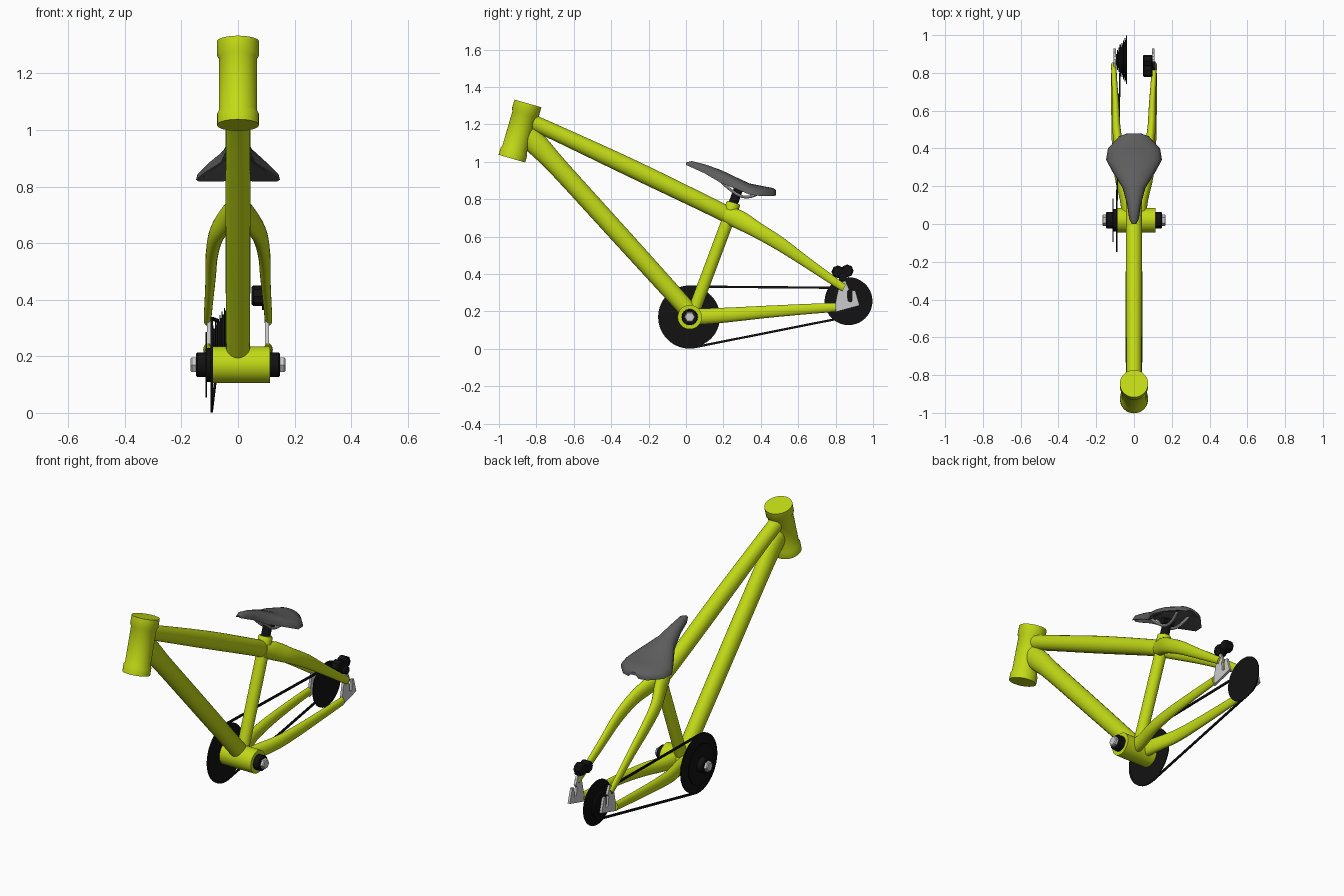
import bpy, bmesh
from math import sin, cos, pi, atan2, acos, hypot
from mathutils import Vector

if "Cube" in bpy.data.objects:
    bpy.data.objects.remove(bpy.data.objects["Cube"])


def material(name, rgb):
    m = bpy.data.materials.new(name)
    m.diffuse_color = (*rgb, 1)
    m.use_nodes = True
    m.node_tree.nodes["Principled BSDF"].inputs["Base Color"].default_value = m.diffuse_color
    return m


LIME = material("lime_paint", (0.54, 0.70, 0.008))
BLACK = material("black", (0.006, 0.006, 0.006))
DARK = material("dark_grey", (0.11, 0.11, 0.11))


def loft(name, rings, mat=None, mirror=False, closed=False, angle=35):
    """Skin a list of equal-sized point rings."""
    bm = bmesh.new()
    vs = [[bm.verts.new(p) for p in r] for r in rings]
    n = len(vs[0])
    pairs = list(zip(vs, vs[1:])) + ([(vs[-1], vs[0])] if closed else [])
    for a, b in pairs:
        for i in range(n):
            j = (i + 1) % n
            bm.faces.new((a[i], a[j], b[j], b[i]))
    if not closed:
        bm.faces.new(vs[0])
        bm.faces.new(vs[-1])
    bmesh.ops.recalc_face_normals(bm, faces=bm.faces)
    me = bpy.data.meshes.new(name)
    bm.to_mesh(me)
    bm.free()
    me.shade_smooth()
    me.set_sharp_from_angle(angle=angle * pi / 180)
    ob = bpy.data.objects.new(name, me)
    bpy.context.collection.objects.link(ob)
    if mat:
        me.materials.append(mat)
    if mirror:
        m = ob.modifiers.new("mirror", 'MIRROR')
        m.use_axis[0] = True
        m.use_mirror_merge = False
    return ob


def spline(pts, steps):
    """Catmull-Rom through points of any dimension."""
    p = [Vector(q) for q in pts]
    p = [2 * p[0] - p[1]] + p + [2 * p[-1] - p[-2]]
    out = []
    for i in range(1, len(p) - 2):
        a, b, c, d = p[i - 1:i + 3]
        for k in range(steps):
            t = k / steps
            out.append(0.5 * (2 * b + (c - a) * t + (2 * a - 5 * b + 4 * c - d) * t * t
                              + (3 * b - a - 3 * c + d) * t ** 3))
    return out + [p[-2]]


def tube(name, pts, mat=LIME, n=24, steps=1, mirror=False):
    """Points are (x, y, z, sideways radius, in-plane radius)."""
    q = spline(pts, steps)
    rings = []
    for i, p in enumerate(q):
        c = Vector(p[:3])
        t = (Vector(q[min(i + 1, len(q) - 1)][:3]) - Vector(q[max(i - 1, 0)][:3])).normalized()
        up = t.cross(Vector((1, 0, 0))).normalized()
        side = up.cross(t)
        rings.append([c + side * p[3] * cos(2 * pi * k / n) + up * p[4] * sin(2 * pi * k / n)
                      for k in range(n)])
    return loft(name, rings, mat, mirror)


def lathe_x(name, y, z, prof, mat=None, n=32, mirror=False):
    """Turned part about an x-parallel axis; profile of (x, radius)."""
    return loft(name, [[(x, y + r * cos(2 * pi * k / n), z + r * sin(2 * pi * k / n))
                        for k in range(n)] for x, r in prof], mat, mirror)


# Head tube with flared collars
lo, hi = Vector((0, -0.931, 1.017)), Vector((0, -0.845, 1.312))
tube("head_tube", [(*lo.lerp(hi, f), r, r) for f, r in
     [(0, .074), (.13, .074), (.17, .068), (.8, .068), (.84, .075), (1, .075)]], n=32)

# Main triangle
tube("down_tube", [(0, -.87, 1.16, .043, .058), (0, -.79, 1.085, .043, .060),
                   (0, -.675, .962, .044, .052), (0, -.33, .583, .044, .05),
                   (0, .02, .197, .042, .047)], steps=4)
tube("top_tube", [(0, -.86, 1.225, .04, .043), (0, -.75, 1.18, .04, .042),
                  (0, -.3, .97, .043, .048), (0, .08, .787, .042, .046),
                  (0, .225, .715, .035, .045)], steps=4)
tube("seat_tube", [(0, .03, .17, .033, .033), (0, .225, .69, .033, .033),
                   (0, .243, .742, .033, .033)])
tube("seat_collar", [(0, .231, .71, .034, .034), (0, .24, .735, .038, .038),
                     (0, .252, .775, .038, .038), (0, .254, .782, .034, .034)])

# Rear triangle
tube("seat_stays", [(.008, .22, .715, .036, .045), (.035, .285, .69, .032, .05),
                    (.074, .38, .635, .027, .042), (.092, .50, .563, .022, .037),
                    (.097, .63, .473, .018, .029), (.106, .80, .355, .014, .022),
                    (.107, .845, .325, .014, .02)], n=20, steps=4, mirror=True)
tube("chain_stays", [(.03, .04, .172, .034, .044), (.045, .13, .175, .03, .042),
                     (.078, .26, .184, .026, .038), (.095, .42, .197, .022, .033),
                     (.103, .62, .211, .018, .028), (.107, .80, .222, .016, .024)],
     n=20, steps=4, mirror=True)
outline = [(.792, .195), (.80, .25), (.81, .30), (.825, .355), (.852, .365), (.872, .318),
           (.862, .305), (.866, .255), (.886, .250), (.888, .312), (.905, .312), (.928, .232)]
loft("dropouts", [[(x, y, z) for y, z in outline] for x in (.095, .109)], mirror=True)

# Bottom bracket
BY, BZ = .02, .17
lathe_x("bottom_bracket_shell", BY, BZ, [(-.088, .065), (.113, .065)], LIME)
lathe_x("bearing_cups", BY, BZ, [(.08, .043), (.144, .043), (.149, .038)], BLACK, mirror=True)
lathe_x("axle_nuts", BY, BZ, [(.145, .03), (.163, .03), (.168, .025)], n=6, mirror=True)

# Chainrings and cassette
lathe_x("large_chainring", BY, BZ, [(-.095, .162), (-.09, .162)], BLACK, 48)
lathe_x("small_chainring", BY, BZ, [(-.114, .115), (-.109, .115)], BLACK, 48)
lathe_x("chainring_spider", BY, BZ, [(-.111, .06), (-.086, .06)], BLACK)
CY, CZ = .869, .255
prof = []
for i in range(7):
    x, r = -.038 - i * .008, .128 - i * .0125
    prof += [(x, r), (x - .004, r), (x - .004, r - .022), (x - .008, r - .022)]
lathe_x("cassette", CY, CZ, prof, BLACK, 40)

# Chain: tangent loop round the chainring and a cassette sprocket
R, r = .163, .076
dy, dz = CY - BY, .25 - BZ
a, h = atan2(dz, dy), acos((R - r) / hypot(dy, dz))
loop = []
for cy, cz, x, rad, a0, a1 in [(BY, BZ, -.0925, R, a + h, a + 2 * pi - h),
                               (CY, .25, -.072, r, a - h, a + h)]:
    for k in range(25):
        t = a0 + (a1 - a0) * k / 24
        loop.append([(x + sx, cy + (rad + sr) * cos(t), cz + (rad + sr) * sin(t))
                     for sx, sr in [(-.004, -.006), (.004, -.006), (.004, .006), (-.004, .006)]])
loft("chain", loop, BLACK, closed=True)

# Rear brake caliper: two chunky pistons on a mount
for i, y in enumerate((.812, .862)):
    lathe_x(f"brake_piston_{i + 1}", y, .412 + i * .005,
            [(.048, .028), (.054, .034), (.092, .034), (.098, .028)], BLACK, 8)
lathe_x("brake_mount", .838, .385, [(.085, .022), (.113, .022)], BLACK, 12)

# Saddle: (y, half width, top z, rim z) sections
sections = [(0, .012, .996, .983), (.03, .026, 1.004, .970), (.1, .036, .987, .938),
            (.19, .06, .955, .885), (.28, .116, .912, .85), (.34, .148, .884, .824),
            (.40, .138, .872, .817), (.465, .078, .86, .817), (.48, .035, .85, .82)]
rings = []
for y, w, top, rim in sections:
    ring = []
    for k in range(13):
        t = -pi / 2 + pi * k / 12
        ring.append((w * sin(t), y, rim + (top - rim) * max(cos(t), 0) ** .8))
    under = rim + (top - rim) * .45
    ring += [(w * f, y, under if abs(f) < .7 else rim) for f in (.88, .5, 0, -.5, -.88)]
    rings.append(ring)
loft("saddle", rings, DARK, angle=50)

# Seat post, clamp and saddle rails
tube("seat_post", [(0, .235, .73, .025, .025), (0, .285, .868, .025, .025)], BLACK)
lathe_x("saddle_clamp", .28, .85, [(-.034, .02), (.034, .02)], BLACK, 16)
tube("saddle_rails", [(.022, .16, .925, .008, .008), (.022, .22, .865, .008, .008),
                      (.024, .29, .818, .008, .008), (.03, .35, .815, .008, .008),
                      (.04, .41, .845, .008, .008)], None, 10, 4, True)
